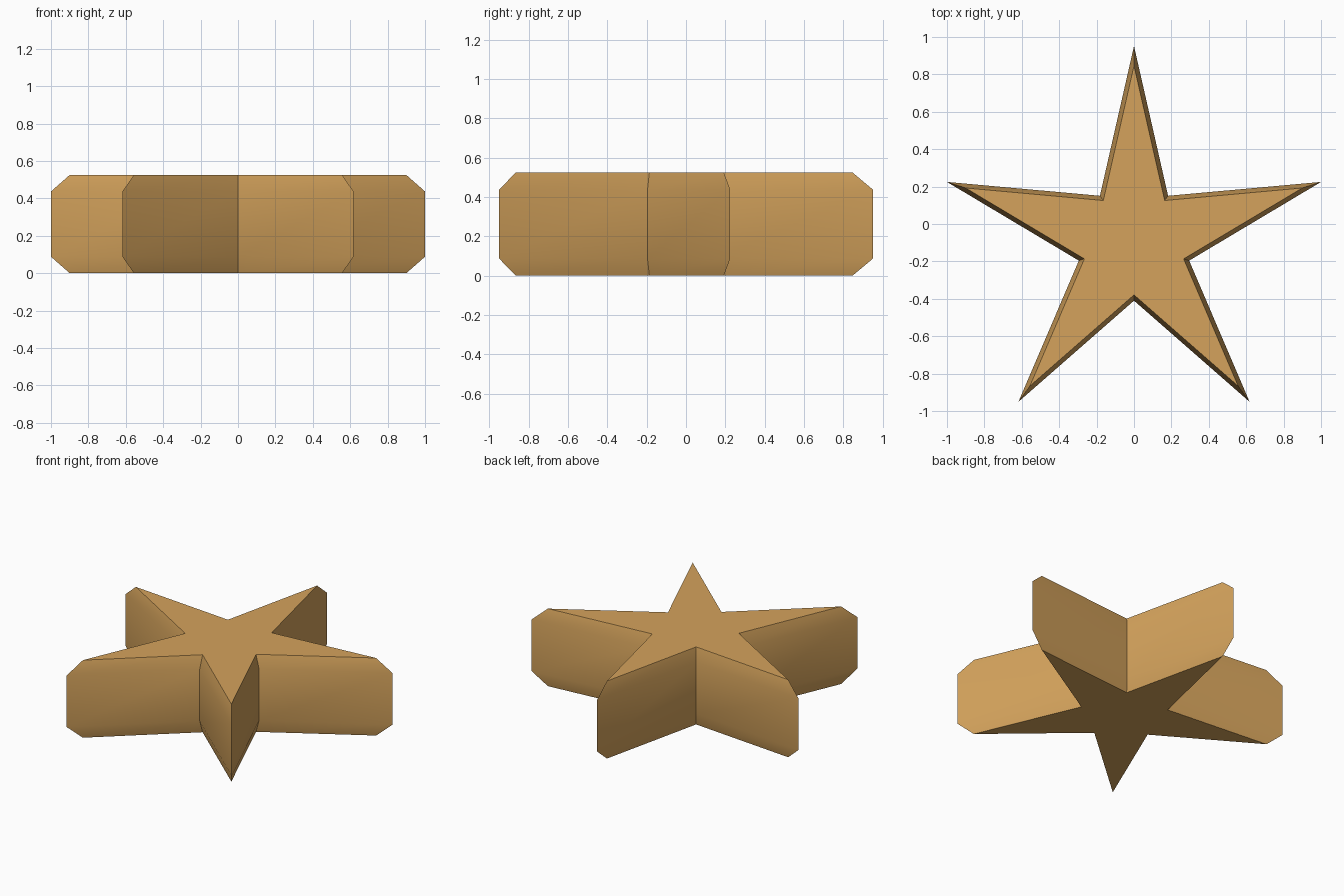
import bpy, bmesh, math

default = bpy.data.objects.get("Cube")
if default:
    bpy.data.objects.remove(default, do_unlink=True)

TIP, NOTCH, CENTRE_Y = 1.0515, 0.31, -0.1
HEIGHT, BEVEL, INSET = 0.525, 0.088, 0.9


def flat_material(name, color):
    mat = bpy.data.materials.new(name)
    mat.use_nodes = True
    mat.diffuse_color = color
    mat.node_tree.nodes["Principled BSDF"].inputs["Base Color"].default_value = color
    return mat


def star_ring(bm, scale, z):
    """Ten vertices alternating between tips and notches."""
    ring = []
    for i in range(10):
        angle = math.pi / 2 + i * math.pi / 5
        radius = scale * (NOTCH if i % 2 else TIP)
        ring.append(bm.verts.new((radius * math.cos(angle),
                                  CENTRE_Y + radius * math.sin(angle), z)))
    return ring


# Star: stacked outlines, drawn in at the top and bottom for the bevels
bm = bmesh.new()
levels = [(INSET, 0), (1, BEVEL), (1, HEIGHT - BEVEL), (INSET, HEIGHT)]
rings = [star_ring(bm, scale, z) for scale, z in levels]
for low, high in zip(rings, rings[1:]):
    for i in range(10):
        j = (i + 1) % 10
        bm.faces.new((low[i], low[j], high[j], high[i]))

# Flat caps
bm.faces.new(rings[0][::-1])
bm.faces.new(rings[-1])
bmesh.ops.recalc_face_normals(bm, faces=bm.faces)

mesh = bpy.data.meshes.new("star")
bm.to_mesh(mesh)
bm.free()
mesh.materials.append(flat_material("golden tan", (0.66, 0.365, 0.107, 1)))
star = bpy.data.objects.new("star", mesh)
bpy.context.collection.objects.link(star)

# Soft bevel on the walls, crisp caps and corners
bpy.ops.object.select_all(action="DESELECT")
star.select_set(True)
bpy.context.view_layer.objects.active = star
bpy.ops.object.shade_smooth_by_angle(angle=math.radians(23))
